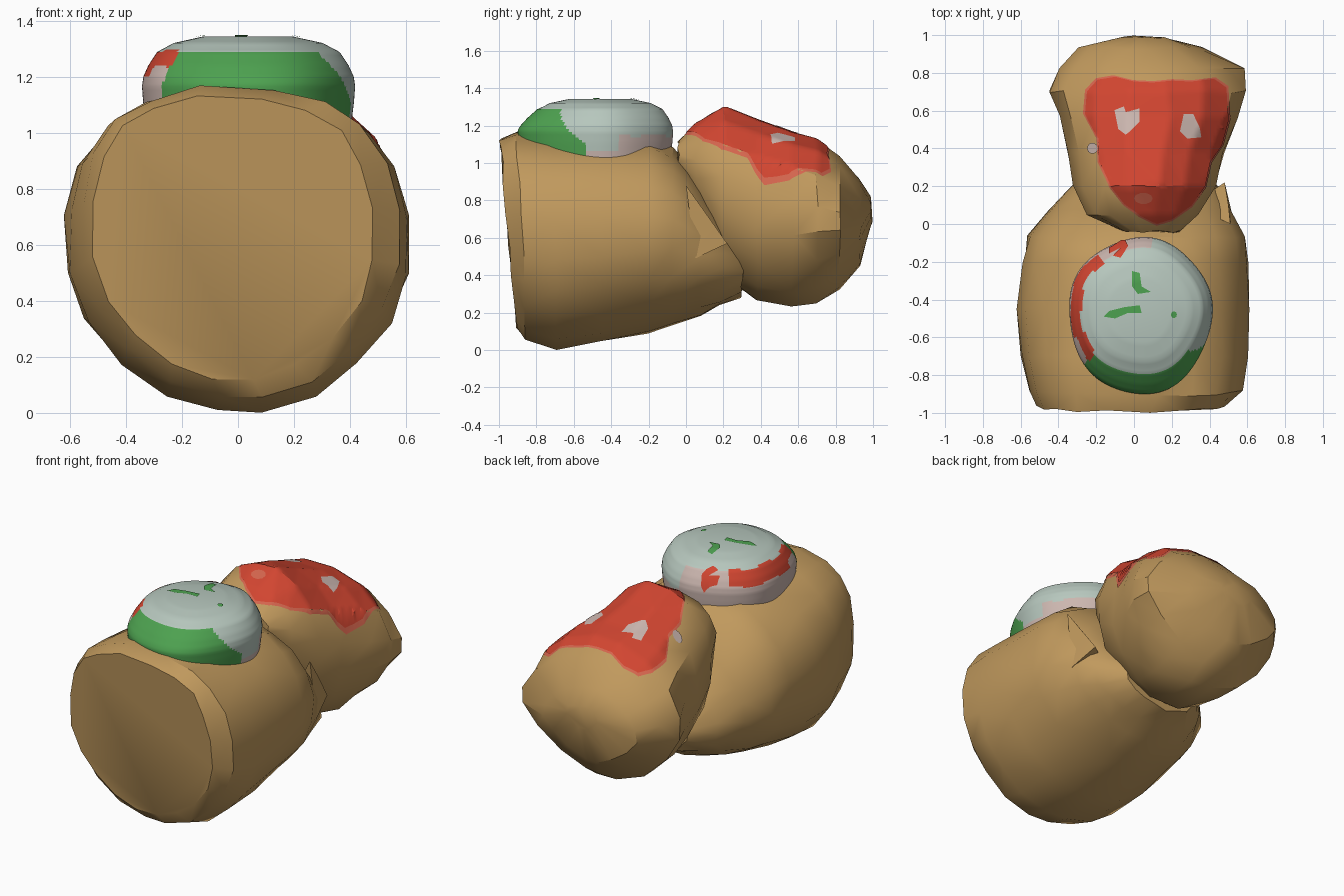
import bpy, bmesh, math, random
from mathutils import Vector
from mathutils.bvhtree import BVHTree

if "Cube" in bpy.data.objects:
    bpy.data.objects.remove(bpy.data.objects["Cube"])

random.seed(4)


def material(name, rgb):
    m = bpy.data.materials.new(name)
    m.diffuse_color = (*rgb, 1)
    m.use_nodes = True
    m.node_tree.nodes["Principled BSDF"].inputs["Base Color"].default_value = m.diffuse_color
    return m


BROWN = material("tan brown", (0.53, 0.32, 0.11))
RED = material("red", (0.64, 0.06, 0.03))
SALMON = material("salmon", (0.66, 0.13, 0.075))
GREEN = material("green", (0.075, 0.36, 0.08))
WHITE = material("pale grey green", (0.47, 0.57, 0.51))
PINK = material("pale pink", (0.60, 0.47, 0.43))


def finish(name, bm, mats, angle=30):
    bmesh.ops.recalc_face_normals(bm, faces=bm.faces)
    me = bpy.data.meshes.new(name)
    bm.to_mesh(me)
    bm.free()
    ob = bpy.data.objects.new(name, me)
    bpy.context.collection.objects.link(ob)
    for m in mats:
        me.materials.append(m)
    bpy.ops.object.select_all(action='DESELECT')
    ob.select_set(True)
    bpy.context.view_layer.objects.active = ob
    bpy.ops.object.shade_smooth_by_angle(angle=math.radians(angle))
    return ob


def bridge(bm, rings):
    """Skin neighbouring rings; returns (side index, face)."""
    out = []
    for a, b in zip(rings, rings[1:]):
        n = len(a)
        for k in range(n):
            q = (k + 1) % n
            out.append((k, bm.faces.new((a[k], a[q], b[q], b[k]))))
    return out


def power(v, e):
    return math.copysign(abs(v) ** e, v)


def lump(name, sections, sides, jitter):
    """Loft along y; section = y, x0, x1, z0, z1, tilt, roundness top left, top right, bottom."""
    bm = bmesh.new()
    rings = []
    for y, x0, x1, z0, z1, tilt, top_l, top_r, low in sections:
        ring = []
        for k in range(sides):
            a = 2 * math.pi * (k + 0.5) / sides
            s, c = math.sin(a), math.cos(a)
            e = 2 / (low if s < 0 else top_l if c < 0 else top_r)
            dz = (z1 - z0) / 2 * power(s, e)
            x = (x0 + x1) / 2 + (x1 - x0) / 2 * power(c, e)
            wob = Vector([random.uniform(-jitter, jitter) for _ in range(3)])
            ring.append(bm.verts.new(Vector((x, y - tilt * dz, (z0 + z1) / 2 + dz)) + wob))
        rings.append(ring)
    bridge(bm, rings)
    bm.faces.new(rings[0])
    bm.faces.new(rings[-1])
    bmesh.ops.triangulate(bm, faces=[f for f in bm.faces if len(f.verts) == 4])
    return finish(name, bm, [BROWN])


# Body: squat barrel with a flat front end and an underside running back to the chin
body = lump("body", [
    (-0.95, -0.525, 0.49, 0.12, 1.13, 0.085, 2.8, 2.4, 1.95),
    (-0.88, -0.56, 0.585, 0.055, 1.165, 0.05, 2.8, 2.4, 1.9),
    (-0.70, -0.605, 0.615, 0.0, 1.15, 0.0, 2.7, 2.4, 1.9),
    (-0.45, -0.62, 0.61, 0.035, 1.13, 0.0, 2.5, 2.4, 1.9),
    (-0.20, -0.59, 0.605, 0.09, 1.13, 0.0, 2.3, 2.35, 1.95),
    (-0.07, -0.565, 0.59, 0.13, 1.08, 0.0, 2.1, 2.2, 2.0),
    (0.07, -0.46, 0.52, 0.18, 0.92, 0.0, 2.0, 2.0, 2.0),
    (0.18, -0.36, 0.46, 0.235, 0.72, 0.0, 2.0, 2.0, 2.0),
    (0.30, -0.22, 0.32, 0.285, 0.60, 0.0, 2.0, 2.0, 2.0),
], 20, 0.009)

# Head: sloping lump that widens toward the back into two blunt side corners
head = lump("head", [
    (-0.04, -0.07, 0.24, 0.95, 1.12, 0.0, 2.0, 2.0, 2.0),
    (0.05, -0.25, 0.35, 0.70, 1.22, 0.0, 2.0, 2.0, 2.0),
    (0.20, -0.33, 0.44, 0.39, 1.30, 0.0, 2.0, 2.0, 2.0),
    (0.38, -0.36, 0.48, 0.26, 1.235, 0.0, 2.1, 2.1, 1.95),
    (0.57, -0.40, 0.55, 0.225, 1.17, 0.0, 2.2, 2.25, 1.85),
    (0.70, -0.46, 0.60, 0.245, 1.13, 0.0, 1.9, 1.95, 1.65),
    (0.82, -0.40, 0.59, 0.32, 1.05, 0.0, 1.75, 1.7, 1.5),
    (0.93, -0.30, 0.36, 0.45, 0.92, 0.0, 1.8, 1.8, 1.6),
    (0.99, -0.06, 0.16, 0.68, 0.82, 0.0, 2.0, 2.0, 2.0),
], 16, 0.008)

# Fold of the neck: small wedge beside the join
bm = bmesh.new()
bmesh.ops.convex_hull(bm, input=[bm.verts.new(p) for p in [
    (0.52, 0.05, 0.49), (0.48, 0.22, 0.57), (0.50, 0.10, 0.74), (0.51, 0.0, 0.88),
    (0.30, 0.10, 0.55)]])
finish("neck_fold", bm, [BROWN])

# Belly cap: low dome on top of the body, coloured by height and direction
CX, CY, SIDES, CUTS = 0.033, -0.46, 144, 4
PROFILE = [(0.365, 1.02), (0.376, 1.11), (0.380, 1.165), (0.375, 1.20), (0.357, 1.24),
           (0.325, 1.288), (0.265, 1.32), (0.16, 1.343)]
levels = [tuple(p + (q - p) * j / CUTS for p, q in zip(a, b))
          for a, b in zip(PROFILE, PROFILE[1:]) for j in range(CUTS)] + [PROFILE[-1]]
bm = bmesh.new()
rings = []
for r, z in levels:
    ring = []
    for k in range(SIDES):
        a = 2 * math.pi * k / SIDES
        front = max(0, -math.sin(a)) * max(0, min(0.055, (1.30 - z) * 0.45))
        rr = r * (1 + 0.015 * math.sin(5 * a + 1))
        ring.append(bm.verts.new((CX + rr * math.cos(a),
                                  CY + rr * 1.02 * math.sin(a) - front, z)))
    rings.append(ring)
for k, f in bridge(bm, rings):
    deg = 360 * (k + 0.5) / SIDES
    z = f.calc_center_median().z
    wave = 0.008 * math.sin(math.radians(deg) * 9)
    slope = max(0, z - 1.10)
    if z < 1.288 and 215 + 45 * slope <= deg <= 349 - 150 * slope:
        f.material_index = 1
    elif 1.205 + wave < z < 1.292 + wave and 128 <= deg < 226 \
            and math.hypot((deg - 210) / 9, (z - 1.22) / 0.022) > 1:
        f.material_index = 2
    elif 80 <= deg < 226 and z < 1.285 or z < 1.075 or (z < 1.15 + wave and 15 < deg < 80):
        f.material_index = 3
bm.faces.new(rings[-1])
cap = finish("belly_cap", bm, [WHITE, GREEN, RED, PINK], 50)


def paint(name, outline, target, mat, lift, step=0.018):
    """Thin painted patch: an xy outline cut into a grid and dropped onto a part."""
    src = bmesh.new()
    src.from_mesh(target.data)
    tree = BVHTree.FromBMesh(src)
    bm = bmesh.new()
    bm.faces.new([bm.verts.new((x, y, 0)) for x, y in outline])
    for axis in (0, 1):
        lo = min(p[axis] for p in outline)
        hi = max(p[axis] for p in outline)
        no = Vector((1 - axis, axis, 0))
        for j in range(1, int((hi - lo) / step) + 1):
            bmesh.ops.bisect_plane(bm, geom=bm.verts[:] + bm.edges[:] + bm.faces[:],
                                   plane_co=no * (lo + j * step), plane_no=no)
    bmesh.ops.triangulate(bm, faces=bm.faces)
    lost = []
    for v in bm.verts:
        hit, normal, _, _ = tree.ray_cast(Vector((v.co.x, v.co.y, 3)), Vector((0, 0, -1)))
        if hit:
            v.co = hit + normal * lift
        else:
            lost.append(v)
    bmesh.ops.delete(bm, geom=lost, context='VERTS')
    src.free()
    ob = finish(name, bm, [mat])
    if sum(p.normal.z for p in ob.data.polygons) < 0:
        ob.data.flip_normals()


def ellipse(cx, cy, rx, ry, n=10):
    return [(cx + rx * math.cos(2 * math.pi * k / n), cy + ry * math.sin(2 * math.pi * k / n))
            for k in range(n)]


# Face: red mask with a softer fringe and two pale eyes
mask = [(-.255, .58), (-.245, .70), (-.19, .76), (-.10, .775), (0, .75), (.10, .745),
        (.20, .755), (.30, .75), (.42, .765), (.485, .72), (.495, .55), (.46, .42), (.40, .33),
        (.37, .20), (.30, .10), (.20, .03), (.12, .005), (.03, .05), (-.05, .11), (-.12, .20),
        (-.18, .33), (-.185, .45)]
fringe = [(0.12 + (x - 0.12) * 1.035, 0.42 + (y - 0.42) * 1.03) for x, y in mask]
paint("face_fringe", fringe, head, SALMON, 0.003)
paint("face_mask", mask, head, RED, 0.007)
paint("left_eye", [(-.10, .60), (-.05, .62), (-.04, .59), (.03, .61), (.03, .54), (-.04, .47),
                   (-.08, .50)], head, PINK, 0.0095)
paint("right_eye", [(.24, .49), (.28, .45), (.35, .46), (.34, .52), (.31, .58), (.26, .58)],
      head, PINK, 0.0095)
paint("cheek_spot", ellipse(-.215, .40, .028, .03), head, PINK, 0.007)
paint("mouth_spot", ellipse(.05, .14, .05, .03), head, SALMON, 0.0095)

# Marks on the belly cap
paint("cap_mark_top", [(-.01, -.25), (.03, -.26), (.04, -.33), (.09, -.36), (.02, -.37),
                       (-.01, -.33)], cap, GREEN, 0.005)
paint("cap_mark_middle", [(-.16, -.49), (-.10, -.50), (-.03, -.47), (.04, -.47), (.03, -.43),
                          (-.05, -.44), (-.13, -.46)], cap, GREEN, 0.005)
paint("cap_mark_small", ellipse(.21, -.48, .016, .018), cap, GREEN, 0.005)
paint("cap_red_hook", [(-.13, -.13), (-.05, -.08), (-.03, -.12), (-.07, -.18), (-.11, -.17),
                       (-.07, -.13), (-.13, -.16)], cap, RED, 0.005)
